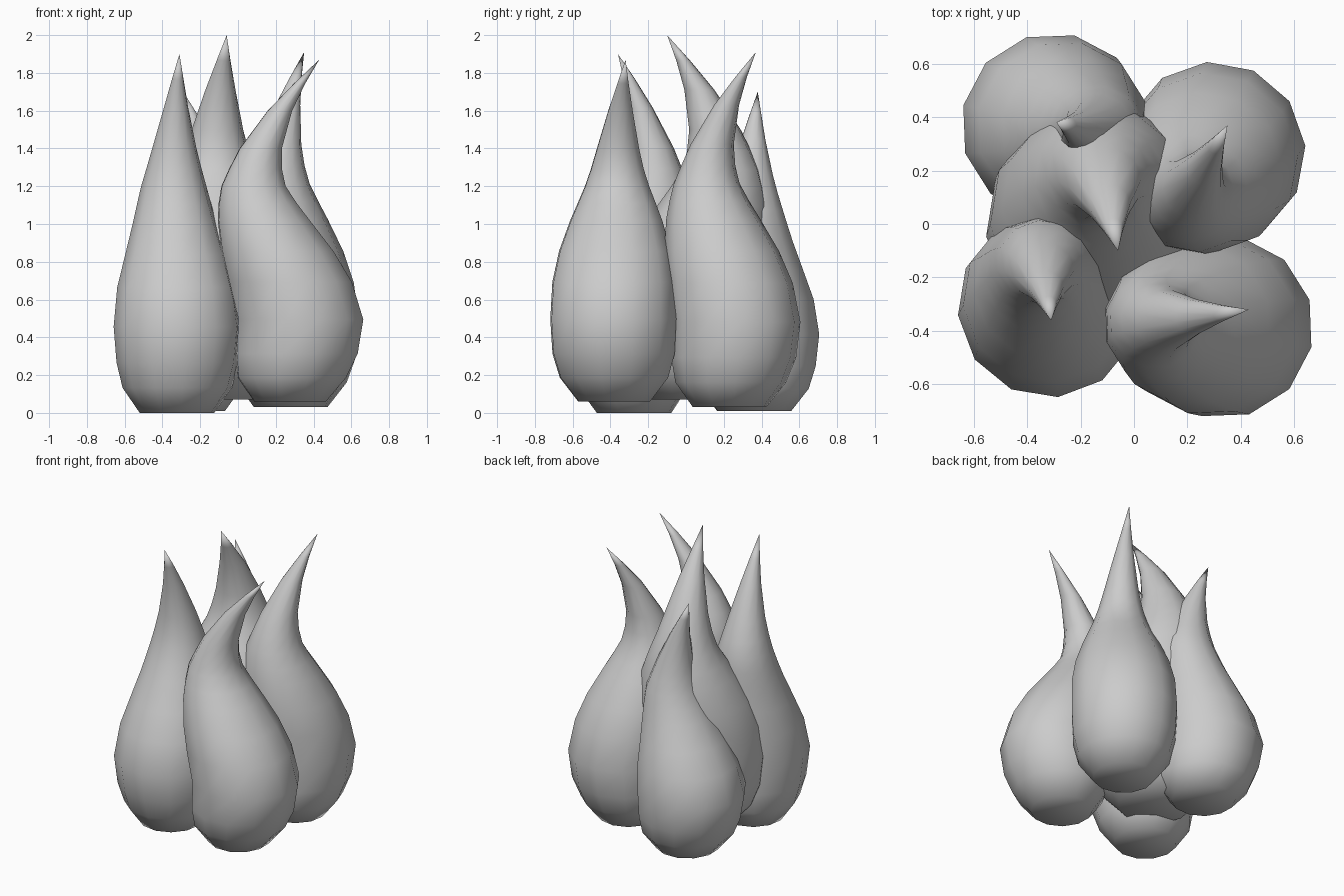
import bpy, bmesh
from math import sin, cos, tau
from mathutils import Vector

cube = bpy.data.objects.get("Cube")
if cube:
    bpy.data.objects.remove(cube, do_unlink=True)

# One plain material for every flame
grey = bpy.data.materials.new("plain grey")
grey.use_nodes = True
colour = (0.6, 0.6, 0.6, 1)
grey.diffuse_color = colour
grey.node_tree.nodes["Principled BSDF"].inputs["Base Color"].default_value = colour

SIDES = 12

# Teardrop rings: height, full radius, slim radius, lean to neck, lean to tip
RINGS = [
    (0, .57, .58, .22, 0), (.07, .86, .85, .18, 0), (.14, .97, .95, .08, 0),
    (.24, 1, 1, 0, 0), (.35, .98, .93, .22, 0), (.44, .89, .79, .49, 0),
    (.53, .73, .65, .78, 0), (.58, .62, .58, .91, 0), (.63, .51, .51, 1, 0),
    (.68, .42, .43, 1, .03), (.74, .335, .34, 1, .11), (.85, .195, .19, 1, .4),
    (.93, .09, .09, 1, .7),
]


def flame(name, base, neck, tip, radius, slim, turn):
    """Teardrop leaning from base to neck, then hooking over to its tip."""
    base, neck, tip = Vector(base), Vector(neck), Vector(tip)
    height = tip.z - base.z
    bm = bmesh.new()
    loops = []
    for t, full_width, slim_width, to_neck, to_tip in RINGS:
        centre = base.xy.lerp(neck, to_neck).lerp(tip.xy, to_tip)
        r = radius * (slim_width if slim else full_width)
        loops.append([
            bm.verts.new((centre.x + r * cos(a), centre.y + r * sin(a), base.z + t * height))
            for a in (tau * i / SIDES + turn for i in range(SIDES))])
    point = bm.verts.new(tip)
    for i in range(SIDES):
        j = (i + 1) % SIDES
        for low, high in zip(loops, loops[1:]):
            bm.faces.new((low[i], low[j], high[j], high[i]))
        bm.faces.new((loops[-1][i], loops[-1][j], point))
    bm.faces.new(loops[0][::-1])
    for face in bm.faces:
        face.smooth = True
    mesh = bpy.data.meshes.new(name)
    bm.to_mesh(mesh)
    bm.free()
    mesh.materials.append(grey)
    obj = bpy.data.objects.new(name, mesh)
    bpy.context.collection.objects.link(obj)


# Four outer flames around a taller, wider middle one
flame("front_right_flame", (-.318, -.307, 0), (-.34, -.16), (-.31, -.36, 1.9), .342, True, .1)
flame("front_left_flame", (.33, -.385, .06), (.082, -.365), (.43, -.32, 1.87), .342, False, .3)
flame("back_left_flame", (.3, .265, .03), (.205, .11), (.35, .37, 1.91), .342, False, .08)
flame("back_right_flame", (-.3, .367, .01), (-.143, .34), (-.29, .38, 1.7), .347, True, .3)
flame("middle_flame", (-.145, -.005, .07), (-.115, .185), (-.06, -.1, 2), .41, False, .1)
